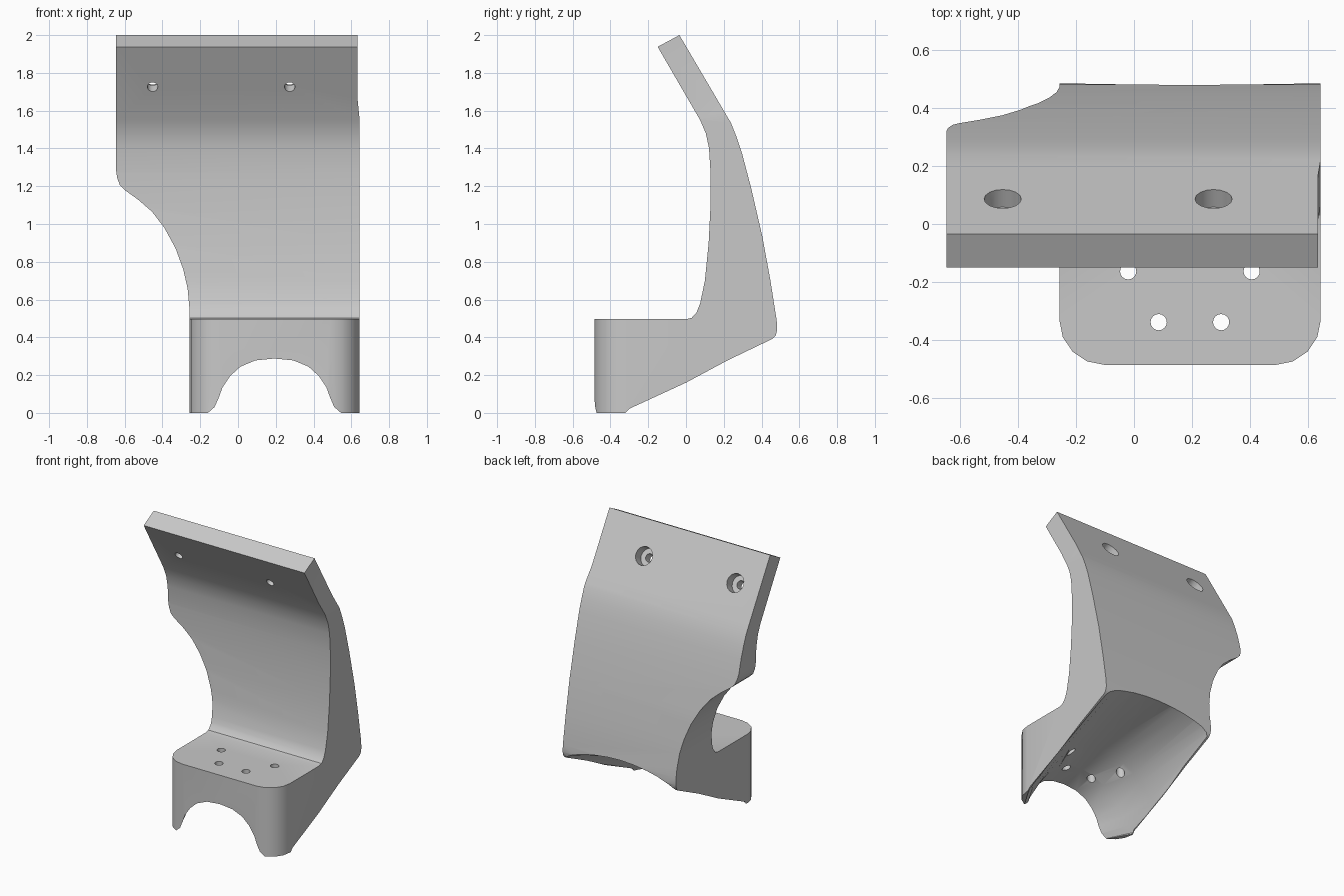
import bpy, bmesh
from math import sin, cos, pi, radians
from mathutils import Vector

cube = bpy.data.objects.get("Cube")
if cube:
    bpy.data.objects.remove(cube, do_unlink=True)

grey = bpy.data.materials.new("plain grey")
grey.use_nodes = True
colour = (0.58, 0.58, 0.58, 1)
grey.diffuse_color = colour
grey.node_tree.nodes["Principled BSDF"].inputs["Base Color"].default_value = colour


def loft(name, rings):
    """Solid through matching rings of points, capped at both ends."""
    bm = bmesh.new()
    loops = [[bm.verts.new(p) for p in ring] for ring in rings]
    n = len(loops[0])
    for a, b in zip(loops, loops[1:]):
        for i in range(n):
            j = (i + 1) % n
            bm.faces.new((a[i], a[j], b[j], b[i]))
    bm.faces.new(loops[0])
    bm.faces.new(loops[-1])
    bmesh.ops.recalc_face_normals(bm, faces=bm.faces)
    mesh = bpy.data.meshes.new(name)
    bm.to_mesh(mesh)
    bm.free()
    mesh.materials.append(grey)
    obj = bpy.data.objects.new(name, mesh)
    bpy.context.collection.objects.link(obj)
    return obj


def drill(start, end, radius, sides=16):
    """Round cutter between two points."""
    start, end = Vector(start), Vector(end)
    turn = (end - start).to_track_quat('Z', 'Y')
    circle = [turn @ Vector((radius * cos(2 * pi * i / sides),
                             radius * sin(2 * pi * i / sides), 0)) for i in range(sides)]
    return loft("drill", [[c + p for c in circle] for p in (start, end)])


def cut(target, cutter):
    mod = target.modifiers.new("cut", 'BOOLEAN')
    mod.operation = 'DIFFERENCE'
    mod.solver = 'EXACT'
    mod.object = cutter
    bpy.context.view_layer.objects.active = target
    bpy.ops.object.modifier_apply(modifier=mod.name)
    bpy.data.objects.remove(cutter, do_unlink=True)


# Side profile (y, z): foot, sloping underside, curved back, leaning top, seat
profile = [(-.485, 0), (-.32, 0), (-.3, .022), (0, .16), (.22, .278), (.46, .393),
           (.475, .41), (.483, .44), (.48, .49), (.447, .7), (.405, .93), (.345, 1.19),
           (.295, 1.38), (.268, 1.46), (.238, 1.535), (.2, 1.6), (-.035, 2), (-.15, 1.938),
           (.075, 1.55), (.105, 1.48), (.122, 1.4), (.13, 1.27), (.13, 1.1), (.12, .9),
           (.1, .7), (.075, .58), (.055, .53), (.03, .503), (0, .496), (-.485, .496)]
bracket = loft("bracket", [[(x, y, z) for y, z in profile] for x in (-.645, .643)])

# Curved cut that narrows the lower part
side = [(-.8, -.1), (-.257, -.1), (-.257, .55), (-.267, .66), (-.29, .76), (-.33, .87),
        (-.39, .98), (-.455, 1.065), (-.53, 1.13), (-.6, 1.18), (-.625, 1.205),
        (-.64, 1.245), (-.645, 1.28), (-.8, 1.3)]
cut(bracket, loft("side_cutter", [[(x, y, z) for x, z in side] for y in (-.7, .7)]))

# Rounded front corners of the seat block
mid, half, r = .193, .45, .155
for s in (-1, 1):
    arc = [(mid + s * (half - r + r * sin(a)), -.485 + r - r * cos(a))
           for a in [radians(22.5 * i) for i in range(5)]]
    plan = arc + [(mid + s * (half + .05), -.485 + r), (mid + s * (half + .05), -.6),
                  (mid + s * (half - r), -.6)]
    cut(bracket, loft("corner_cutter", [[(x, y, z) for x, y in plan] for z in (-.1, .7)]))

# Arched underside channel: narrow at the front, full width from the feet back
front = [(.36, -.05), (.345, 0), (.315, .03), (.295, .08), (.275, .135), (.235, .195),
         (.18, .245), (.1, .278), (0, .288)]
feet = [(.449, -.05), (.447, .01), (.41, .05), (.365, .1), (.315, .16), (.26, .22),
        (.19, .275), (.1, .318), (0, .33)]
centre = [(.449, .02), (.447, .118), (.42, .155), (.38, .2), (.33, .25), (.27, .3),
          (.19, .35), (.1, .384), (0, .394)]
back = [(.449, .3), (.447, .395), (.44, .405), (.42, .42), (.38, .44), (.31, .463),
        (.22, .483), (.11, .497), (0, .502)]


def arch(y, half_arch):
    pts = half_arch + [(-x, z) for x, z in half_arch[-2::-1]]
    pts = [(mid + x, y, z) for x, z in pts]
    return pts + [(pts[-1][0], y, -.3), (pts[0][0], y, -.3)]


cut(bracket, loft("channel_cutter", [arch(-.6, front), arch(-.485, front), arch(-.31, feet),
                                     arch(-.1, centre), arch(.5, back)]))

# Four holes through the seat
for x, y in [(-.02, -.163), (.405, -.163), (.085, -.338), (.3, -.338)]:
    cut(bracket, drill((x, y, -.1), (x, y, .7), .028))

# Two counterbored holes square to the leaning top
normal = Vector((0, .857, .515))
for x in (-.452, .274):
    p = Vector((x, -.026, 1.726))
    cut(bracket, drill(p - normal * .05, p + normal * .2, .028))
    cut(bracket, drill(p + normal * .06, p + normal * .2, .064))

# Slight step on the left edge of the top
step = [(.633, 1.66), (.643, 1.56), (.7, 1.5), (.7, 2.1), (.633, 2.1)]
cut(bracket, loft("step_cutter", [[(x, y, z) for x, z in step] for y in (-.7, .7)]))

bpy.ops.object.select_all(action='DESELECT')
bracket.select_set(True)
bpy.context.view_layer.objects.active = bracket
bpy.ops.object.shade_smooth_by_angle(angle=radians(30))
